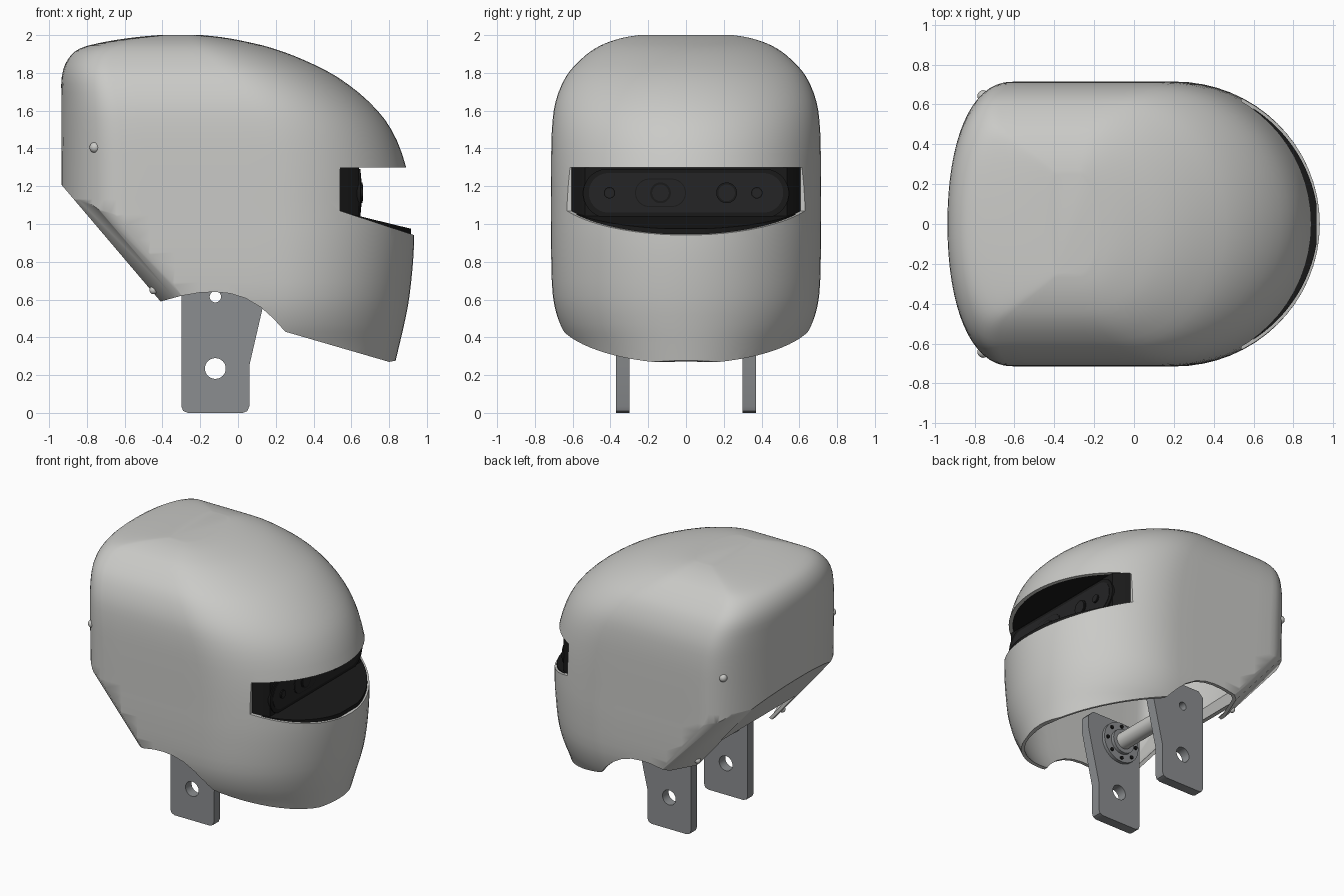
import bpy, bmesh, math
from mathutils import Matrix, Vector

if "Cube" in bpy.data.objects:
    bpy.data.objects.remove(bpy.data.objects["Cube"])


def material(name, color):
    m = bpy.data.materials.new(name)
    m.use_nodes = True
    m.diffuse_color = (*color, 1)
    bsdf = next(n for n in m.node_tree.nodes if n.type == 'BSDF_PRINCIPLED')
    bsdf.inputs["Base Color"].default_value = (*color, 1)
    bsdf.inputs["Roughness"].default_value = 0.6
    return m


SHELL = material("warm light grey", (0.59, 0.59, 0.57))
STEEL = material("steel grey", (0.26, 0.27, 0.28))
BLACK = material("black", (0.01, 0.01, 0.01))
CHARCOAL = material("charcoal", (0.018, 0.018, 0.019))


def finish(name, bm, mat):
    bmesh.ops.recalc_face_normals(bm, faces=bm.faces)
    me = bpy.data.meshes.new(name)
    bm.to_mesh(me)
    bm.free()
    me.materials.append(mat)
    ob = bpy.data.objects.new(name, me)
    bpy.context.collection.objects.link(ob)
    return ob


def smooth(ob, angle=35):
    bpy.ops.object.select_all(action='DESELECT')
    ob.select_set(True)
    bpy.context.view_layer.objects.active = ob
    bpy.ops.object.shade_smooth_by_angle(angle=math.radians(angle))


def skin(loops, closed=False):
    """Skin equal loops of points; cap the ends unless it closes on itself."""
    bm = bmesh.new()
    rows = [[bm.verts.new(p) for p in loop] for loop in loops]
    pairs = list(zip(rows, rows[1:])) + ([(rows[-1], rows[0])] if closed else [])
    for a, b in pairs:
        for i in range(len(a)):
            j = (i + 1) % len(a)
            bm.faces.new((a[i], a[j], b[j], b[i]))
    if not closed:
        bm.faces.new(rows[0])
        bm.faces.new(rows[-1])
    return bm


def prism(name, pts, y0, y1, mat):
    return finish(name, skin([[(x, y, z) for x, z in pts] for y in (y0, y1)]), mat)


def circle(cx, cz, r, n=32):
    return [(cx + r * math.cos(2 * math.pi * i / n), cz + r * math.sin(2 * math.pi * i / n))
            for i in range(n)]


def tube(name, cx, cz, r_out, r_in, y0, y1, mat):
    loops = [[(x, y, z) for x, z in circle(cx, cz, r)]
             for r, y in ((r_out, y0), (r_out, y1), (r_in, y1), (r_in, y0))]
    smooth(finish(name, skin(loops, closed=True), mat))


def bake(ob):
    bpy.context.view_layer.update()
    dg = bpy.context.evaluated_depsgraph_get()
    me = bpy.data.meshes.new_from_object(ob.evaluated_get(dg))
    ob.modifiers.clear()
    ob.data = me


def cut(ob, cutters):
    for c in cutters:
        mod = ob.modifiers.new("cut", 'BOOLEAN')
        mod.operation, mod.solver, mod.object = 'DIFFERENCE', 'EXACT', c
    bake(ob)
    for c in cutters:
        bpy.data.objects.remove(c)


# Helmet plan: rounded box at the back, ellipse at the face
def centres(xb, xf):
    return xb + 0.18 * (xf - xb), xb + 0.61 * (xf - xb)


def half_width(x, xb, xf, w):
    cb, cf = centres(xb, xf)
    if x > cf:
        return w * math.sqrt(max(0, 1 - ((x - cf) / (xf - cf)) ** 2))
    if x < cb:
        return w * max(0, 1 - ((cb - x) / (cb - xb)) ** 2.2) ** (1 / 2.2)
    return w


def ring(z, xb, xf, w):
    cb, cf = centres(xb, xf)
    n = 16
    quarter = [math.pi / 2 * i / n for i in range(n + 1)]
    xs = [cb - (cb - xb) * math.cos(a) ** 0.9 for a in quarter[:-1]]
    xs += [cb + (cf - cb) * i / 6 for i in range(6)]
    xs += [cf + (xf - cf) * math.sin(a) for a in quarter]
    xs[0], xs[-1] = xb, xf
    side = [(x, half_width(x, xb, xf, w)) for x in xs]
    return [(x, -y, z) for x, y in side] + [(x, y, z) for x, y in side[-2:0:-1]]


# Levels of the shell: height, back, front, half width
LEVELS = [Vector(v) for v in (
    (0.15, -.935, .805, .53), (0.35, -.935, .852, .61), (0.47, -.935, .88, .668),
    (0.62, -.935, .908, .705), (0.85, -.935, .93, .714), (1.05, -.935, .928, .714),
    (1.3, -.935, .89, .714), (1.5, -.935, .812, .71), (1.65, -.935, .69, .69),
    (1.78, -.933, .523, .636), (1.87, -.902, .345, .558), (1.93, -.835, .185, .48),
    (1.965, -.7, .045, .405), (1.988, -.55, -.08, .325), (2.0, -.42, -.19, .25))]


def spline(pts, steps):
    out = []
    for i in range(len(pts) - 1):
        p0, p1, p2, p3 = (pts[max(0, min(len(pts) - 1, k))] for k in range(i - 1, i + 3))
        for s in range(steps):
            t = s / steps
            out.append(0.5 * (2 * p1 + (p2 - p0) * t + (2 * p0 - 5 * p1 + 4 * p2 - p3) * t * t
                              + (3 * p1 - p0 - 3 * p2 + p3) * t ** 3))
    return out + [pts[-1]]


def slice_off(bm, co, no):
    res = bmesh.ops.bisect_plane(bm, geom=bm.verts[:] + bm.edges[:] + bm.faces[:],
                                 plane_co=co, plane_no=no, clear_outer=True)
    edges = [e for e in res['geom_cut'] if isinstance(e, bmesh.types.BMEdge)]
    bmesh.ops.edgeloop_fill(bm, edges=edges)


# Shell body, sliced by the sloping nape and its softened corners
body = skin([ring(*v) for v in spline(LEVELS, 3)])
nape, out = Vector((-.41, 0, .59)), Vector((-.63, 0, -.535)).normalized()
slice_off(body, nape, out)
for y, k in ((.47, 3), (.62, .8)):
    for s in (1, -1):
        slice_off(body, nape + Vector((0, s * y, 0)), out * k + Vector((0, s, 0)))
base = min(body.faces, key=lambda f: f.calc_center_median().z)
bmesh.ops.delete(body, geom=[base], context='FACES_ONLY')
shell = finish("helmet_shell", body, SHELL)
wall = shell.modifiers.new("wall", 'SOLIDIFY')
wall.thickness, wall.offset = 0.025, -1
bake(shell)

# Neck opening with side arches, nape notch and eye slot
arch = [(-.41, .59), (-.3, .62), (-.2, .637), (-.12, .64), (-.04, .632), (.04, .607),
        (.12, .56), (.19, .497), (.25, .43)]
neck = [(-.6, .54)] + arch + [(.8, .27), (.84, .278), (1.2, .278), (1.2, -.2), (-.6, -.2)]
notch = [(-.75, .4), (-.3, .4), (-.3, .82), (-.75, .82)]
slot = [(.54, 1.3), (.54, 1.07), (.93, .942), (1.2, .85), (1.2, 1.3)]
cut(shell, [prism("neck_cutter", neck, -1, 1, SHELL),
            prism("notch_cutter", notch, -.43, .43, SHELL),
            prism("slot_cutter", slot, -1, 1, SHELL)])
smooth(shell, 40)


# Fastener studs on the back corners and on the nape tabs
def stud(name, co, r):
    bm = bmesh.new()
    bmesh.ops.create_uvsphere(bm, u_segments=20, v_segments=12, radius=r,
                              matrix=Matrix.Translation(co))
    smooth(finish(name, bm, SHELL))


for s, side in ((-1, "right"), (1, "left")):
    stud(side + "_back_stud", (-.757, s * (half_width(-.757, -.935, .87, .714) - .012), 1.405), .029)
    stud(side + "_nape_stud", (-.447, s * .5, .65), .022)


# Dark lining behind the eye slot, following the shell plan
def lining(name, x0, x1, low, high, front, inset):
    xs = [x0 + (x1 - x0) * math.sin(math.pi / 2 * i / 20) for i in range(21)]
    side = [(x, max(.002, half_width(x, -.935, front, .714) - inset)) for x in xs]
    outline = [(x, -y) for x, y in side] + [(x, y) for x, y in side[::-1]]

    def level(ends):
        return [(x, y, ends[0] + (ends[1] - ends[0]) * (x - x0) / (x1 - x0)) for x, y in outline]
    finish(name, skin([level(low), level(high)]), BLACK)


lining("visor_panel", .5, .64, (.95, .95), (1.3, 1.3), .89, .008)
lining("visor_floor", .6, .915, (1.02, .93), (1.052, .975), .925, .016)
lining("visor_ceiling", .6, .868, (1.304, 1.304), (1.325, 1.325), .885, .016)


# Camera bar and lenses, stacked outward along +x
def pill(name, y, z, half_len, r, x0, x1, mat):
    pts = []
    for i in range(32):
        a = 2 * math.pi * (i + .5) / 32
        pts.append((y + r * math.cos(a) + math.copysign(half_len - r, math.cos(a)),
                    z + r * math.sin(a)))
    smooth(finish(name, skin([[(x, p, q) for p, q in pts] for x in (x0, x1)]), mat))


pill("camera_bar", 0, 1.162, .545, .13, .62, .648, BLACK)
pill("camera_face", 0, 1.165, .515, .105, .64, .651, CHARCOAL)
pill("sensor_rim", -.135, 1.165, .135, .075, .645, .653, BLACK)
pill("sensor_plate", -.135, 1.165, .13, .07, .645, .655, CHARCOAL)
for name, y, r in (("right_lamp", -.405, .03), ("right_lens", -.135, .055),
                   ("left_lens", .215, .055), ("left_lamp", .375, .03)):
    pill(name + "_ring", y, 1.165, r, r, .64, .659, BLACK)
    pill(name, y, 1.165, r * .8, r * .8, .64, .662, CHARCOAL)

# Neck plates with bolt and axle holes
plate = [(-.3, .035), (-.29, .01), (-.265, 0), (.025, 0), (.05, .01), (.06, .035),
         (.06, .25), (.15, .64), (.15, .74), (.11, .78), (-.26, .78), (-.3, .74)]
for name, y in (("right_neck_plate", -.335), ("left_neck_plate", .335)):
    ob = prism(name, plate, y - .036, y + .036, STEEL)
    cut(ob, [prism("bolt_cutter", circle(-.12, .235, .055), -1, 1, STEEL),
             prism("axle_cutter", circle(-.12, .615, .03), -1, 1, STEEL)])
    smooth(ob, 30)

# Hollow axle, bearing flange and its bolts
tube("neck_axle", -.12, .615, .06, .03, -.3, .3, SHELL)
tube("bearing_flange", -.12, .615, .15, .03, -.3, -.275, STEEL)
tube("bearing_collar", -.12, .615, .09, .03, -.28, -.25, STEEL)
for i, (x, z) in enumerate(circle(-.12, .615, .122, 8)):
    prism("flange_bolt_%d" % (i + 1), circle(x, z, .013, 10), -.276, -.266, BLACK)
